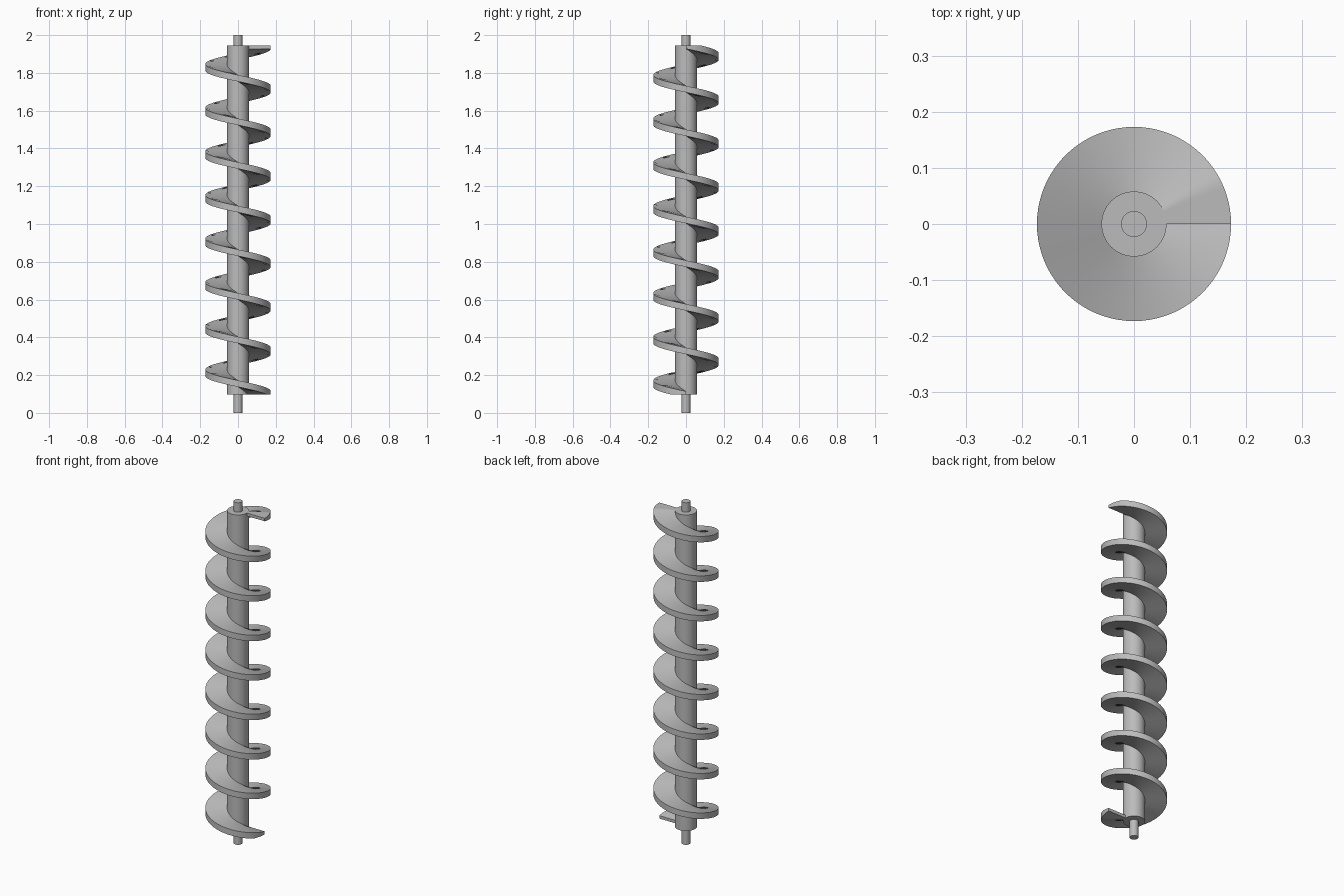
import bpy, bmesh
from math import pi, sin, cos, radians

cube = bpy.data.objects.get("Cube")
if cube:
    bpy.data.objects.remove(cube, do_unlink=True)

# Main dimensions
LOW, HIGH, TOTAL = 0.097, 1.945, 2.0
SHAFT_R, CORE_R, FLIGHT_R = 0.023, 0.058, 0.173
TURNS, STEPS = 8, 80
PITCH = (HIGH - LOW) / TURNS
THICK = PITCH * 0.15

steel = bpy.data.materials.new("grey_steel")
steel.use_nodes = True
grey = (0.5, 0.5, 0.5, 1)
steel.diffuse_color = grey
steel.node_tree.nodes["Principled BSDF"].inputs["Base Color"].default_value = grey


def finish(obj):
    obj.data.materials.clear()
    obj.data.materials.append(steel)
    bpy.ops.object.select_all(action='DESELECT')
    obj.select_set(True)
    bpy.context.view_layer.objects.active = obj
    bpy.ops.object.shade_smooth_by_angle(angle=radians(35))


def cylinder(name, radius, bottom, top):
    bpy.ops.mesh.primitive_cylinder_add(
        vertices=64, radius=radius, depth=top - bottom,
        location=(0, 0, (bottom + top) / 2))
    obj = bpy.context.object
    obj.name = name
    finish(obj)


# Thin shaft running through the thick core tube
cylinder("shaft", SHAFT_R, 0, TOTAL)
cylinder("core", CORE_R, LOW, HIGH)

# Left-handed spiral flight, trimmed level with both ends of the core
bm = bmesh.new()
rings = []
for i in range(TURNS * STEPS + 1):
    angle = -2 * pi * i / STEPS
    middle = LOW + PITCH * i / STEPS
    under = max(LOW, middle - THICK / 2)
    over = min(HIGH, middle + THICK / 2)
    section = ((CORE_R * 0.9, under), (FLIGHT_R, under),
               (FLIGHT_R, over), (CORE_R * 0.9, over))
    rings.append([bm.verts.new((r * cos(angle), r * sin(angle), z))
                  for r, z in section])
for a, b in zip(rings, rings[1:]):
    for k in range(4):
        n = (k + 1) % 4
        bm.faces.new((a[k], a[n], b[n], b[k]))
bm.faces.new(rings[0])
bm.faces.new(rings[-1])
bmesh.ops.recalc_face_normals(bm, faces=bm.faces)
mesh = bpy.data.meshes.new("spiral_flight")
bm.to_mesh(mesh)
bm.free()
flight = bpy.data.objects.new("spiral_flight", mesh)
bpy.context.collection.objects.link(flight)
finish(flight)
